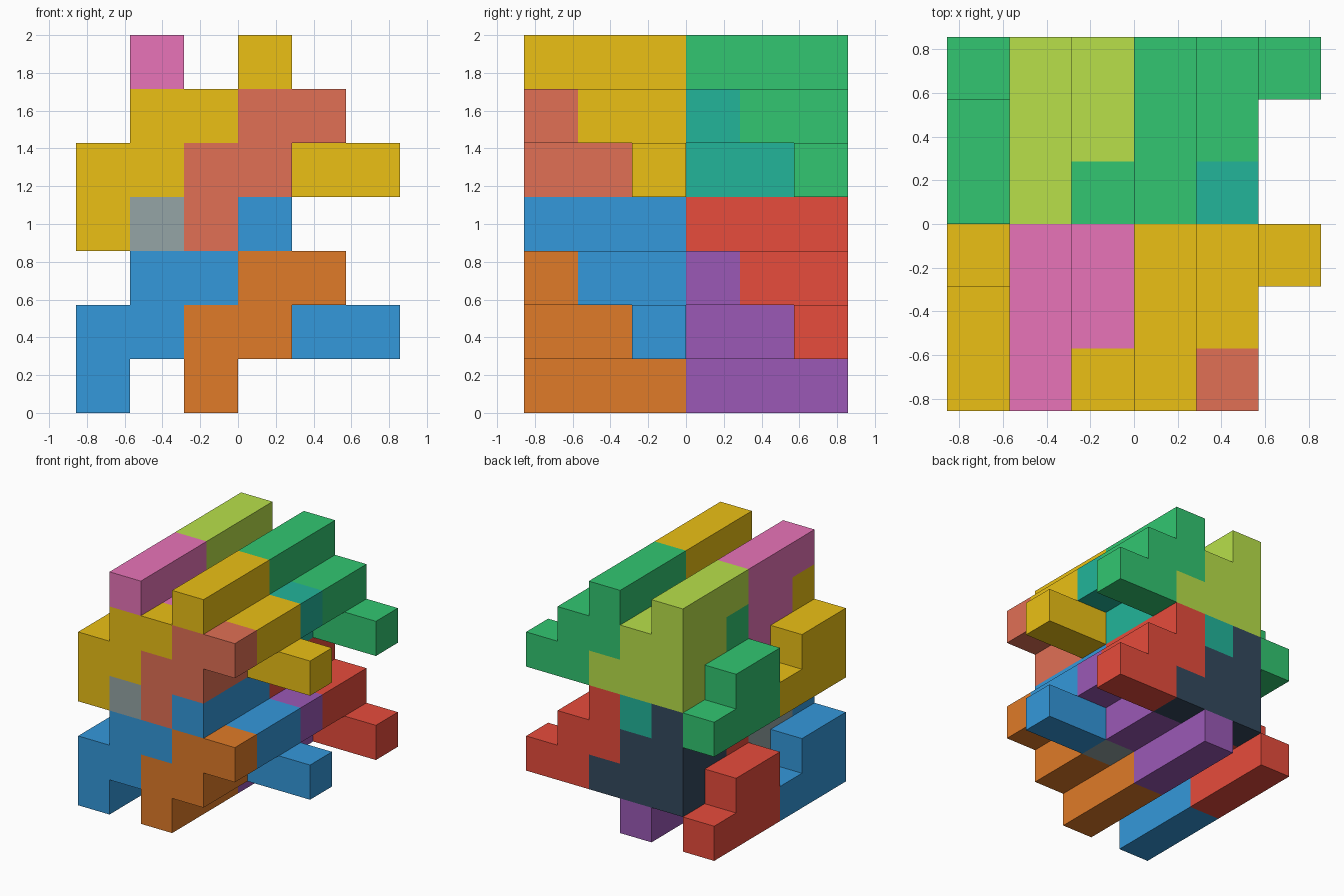
import bpy, bmesh
from mathutils import Vector

if "Cube" in bpy.data.objects:
    bpy.data.objects.remove(bpy.data.objects["Cube"])

U = 2 / 7  # edge of one cube cell

# Each module has three interlocking stepped pieces, given as bars along y:
# (x cell, z cell, first y cell, end y cell)
PIECES = {
    "stepped_frame": [(0, 0, 0, 3), (0, 1, 0, 2), (1, 1, 0, 2), (1, 2, 0, 1), (2, 2, 0, 1),
                      (3, 3, 0, 3), (3, 2, 1, 3), (4, 2, 1, 3), (4, 1, 2, 3), (5, 1, 2, 3)],
    "front_wedge": [(2, 0, 0, 3), (2, 1, 0, 2), (3, 1, 0, 2), (3, 2, 0, 1), (4, 2, 0, 1)],
    "back_wedge": [(1, 3, 0, 3), (1, 2, 1, 3), (2, 2, 1, 3),
                   (1, 1, 2, 3), (2, 1, 2, 3), (3, 1, 2, 3)],
}

# Modules: name, y offset, z offset, colours of the three pieces
MODULES = [
    ("lower_front", 0, 0, ("3498DB", "E07B28", "95A5A6")),
    ("lower_back", 3, 0, ("E74C3C", "9B59B6", "34495E")),
    ("upper_front", 0, 3, ("EBC015", "E17055", "E874B8")),
    ("upper_back", 3, 3, ("32C671", "22B59A", "B8E04A")),
]


def linear(hexcode):
    vals = [int(hexcode[i:i + 2], 16) / 255 for i in (0, 2, 4)]
    return [v / 12.92 if v <= 0.04045 else ((v + 0.055) / 1.055) ** 2.4 for v in vals] + [1]


def cell_face(bm, cell, axis, sign):
    """One square on the given side of a cell."""
    a, b = (axis + 1) % 3, (axis + 2) % 3
    corners = [(0, 0), (1, 0), (1, 1), (0, 1)]
    verts = []
    for i, j in corners if sign > 0 else corners[::-1]:
        p = list(cell)
        p[axis] += sign > 0
        p[a] += i
        p[b] += j
        verts.append(bm.verts.new(((p[0] - 3) * U, (p[1] - 3) * U, p[2] * U)))
    bm.faces.new(verts)


def build_piece(name, bars, dy, dz, colour):
    cells = {(x, y + dy, z + dz) for x, z, y0, y1 in bars for y in range(y0, y1)}
    bm = bmesh.new()
    # Only the outer skin of the piece
    for cell in sorted(cells):
        for axis in range(3):
            for sign in (-1, 1):
                n = list(cell)
                n[axis] += sign
                if tuple(n) not in cells:
                    cell_face(bm, cell, axis, sign)
    bmesh.ops.remove_doubles(bm, verts=bm.verts, dist=1e-4)
    bmesh.ops.dissolve_limit(bm, angle_limit=0.01, verts=bm.verts, edges=bm.edges)
    mesh = bpy.data.meshes.new(name)
    bm.to_mesh(mesh)
    bm.free()
    mat = bpy.data.materials.new(name + "_colour")
    mat.diffuse_color = linear(colour)
    mat.use_nodes = True
    mat.node_tree.nodes["Principled BSDF"].inputs["Base Color"].default_value = mat.diffuse_color
    mesh.materials.append(mat)
    bpy.context.collection.objects.link(bpy.data.objects.new(name, mesh))


# Four identical modules, two deep and two high
for module, dy, dz, colours in MODULES:
    for (piece, bars), colour in zip(PIECES.items(), colours):
        build_piece(f"{module}_{piece}", bars, dy, dz, colour)
